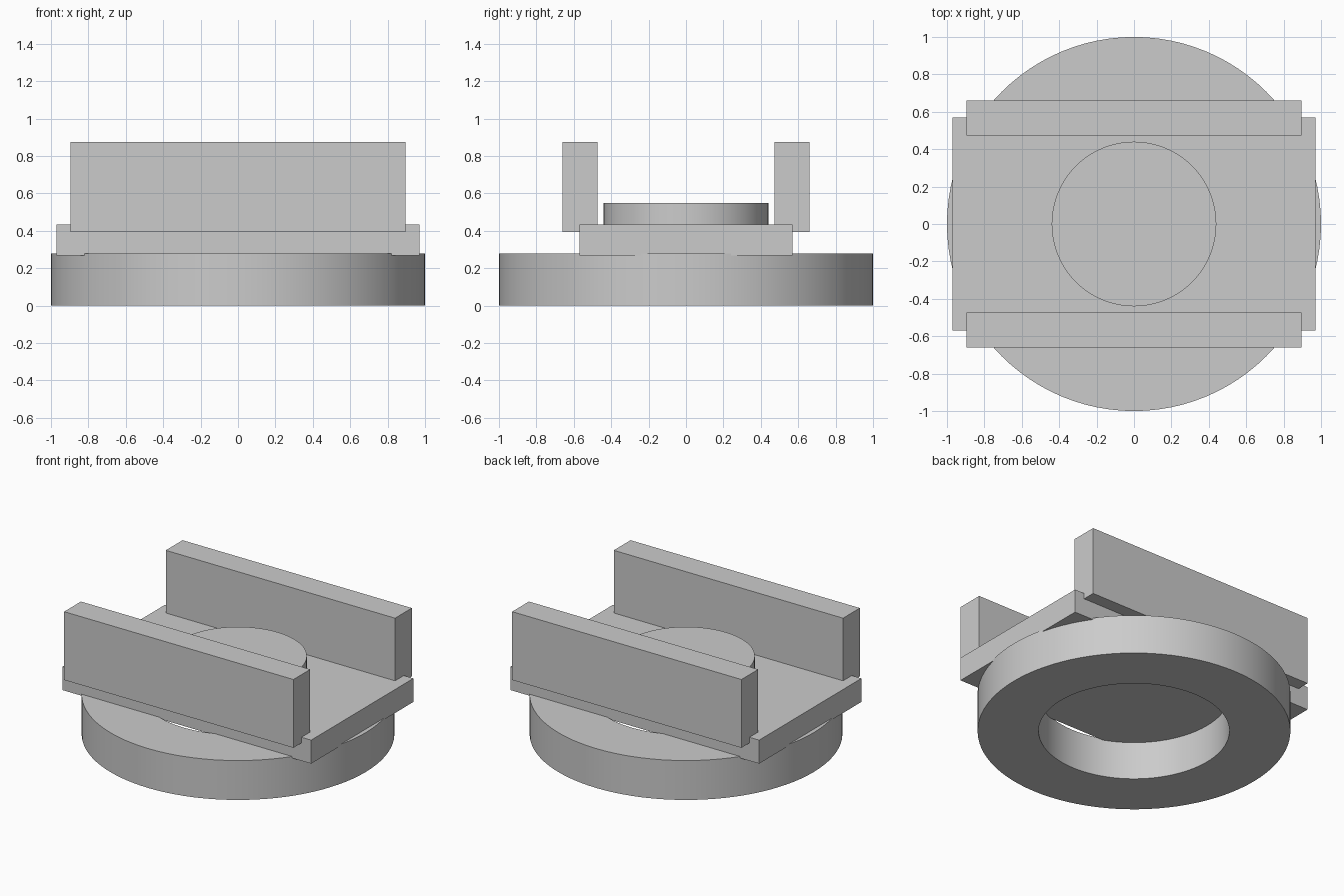
import bpy
import bmesh
import math

if "Cube" in bpy.data.objects:
    bpy.data.objects.remove(bpy.data.objects["Cube"], do_unlink=True)

SIDES = 96

grey = bpy.data.materials.new("plain_grey")
grey.use_nodes = True
colour = (0.6, 0.6, 0.6, 1)
grey.diffuse_color = colour
grey.node_tree.nodes["Principled BSDF"].inputs["Base Color"].default_value = colour


def finish(name, bm):
    bmesh.ops.recalc_face_normals(bm, faces=bm.faces)
    mesh = bpy.data.meshes.new(name)
    bm.to_mesh(mesh)
    bm.free()
    mesh.materials.append(grey)
    obj = bpy.data.objects.new(name, mesh)
    bpy.context.collection.objects.link(obj)
    return obj


def smooth(obj):
    bpy.ops.object.select_all(action="DESELECT")
    obj.select_set(True)
    bpy.context.view_layer.objects.active = obj
    bpy.ops.object.shade_smooth_by_angle(angle=math.radians(30))


def box(name, half_x, y0, y1, z0, z1):
    bm = bmesh.new()
    bmesh.ops.create_cube(bm, size=1)
    bmesh.ops.scale(bm, vec=(2 * half_x, y1 - y0, z1 - z0), verts=bm.verts)
    bmesh.ops.translate(bm, vec=(0, (y0 + y1) / 2, (z0 + z1) / 2), verts=bm.verts)
    return finish(name, bm)


def disc(name, radius, z0, z1):
    bm = bmesh.new()
    bmesh.ops.create_cone(bm, cap_ends=True, segments=SIDES, radius1=radius,
                          radius2=radius, depth=z1 - z0)
    bmesh.ops.translate(bm, vec=(0, 0, (z0 + z1) / 2), verts=bm.verts)
    smooth(finish(name, bm))


def ring(name, inner, outer, z0, z1):
    # Closed rectangular section swept around the vertical axis
    bm = bmesh.new()
    section = [(inner, z0), (outer, z0), (outer, z1), (inner, z1)]
    loops = []
    for i in range(SIDES):
        a = math.tau * i / SIDES
        loops.append([bm.verts.new((r * math.cos(a), r * math.sin(a), z))
                      for r, z in section])
    for i, here in enumerate(loops):
        there = loops[(i + 1) % SIDES]
        for j in range(4):
            k = (j + 1) % 4
            bm.faces.new((here[j], there[j], there[k], here[k]))
    smooth(finish(name, bm))


# Round base with an open centre
ring("base_ring", 0.61, 1.0, 0, 0.278)

# Flat plate sunk slightly into the ring
box("deck_plate", 0.97, -0.57, 0.57, 0.267, 0.433)

# Raised round boss on the plate
disc("centre_boss", 0.44, 0.42, 0.55)

# Upright walls overhanging the plate's long edges
box("front_wall", 0.895, -0.66, -0.473, 0.393, 0.875)
box("back_wall", 0.895, 0.473, 0.66, 0.393, 0.875)
